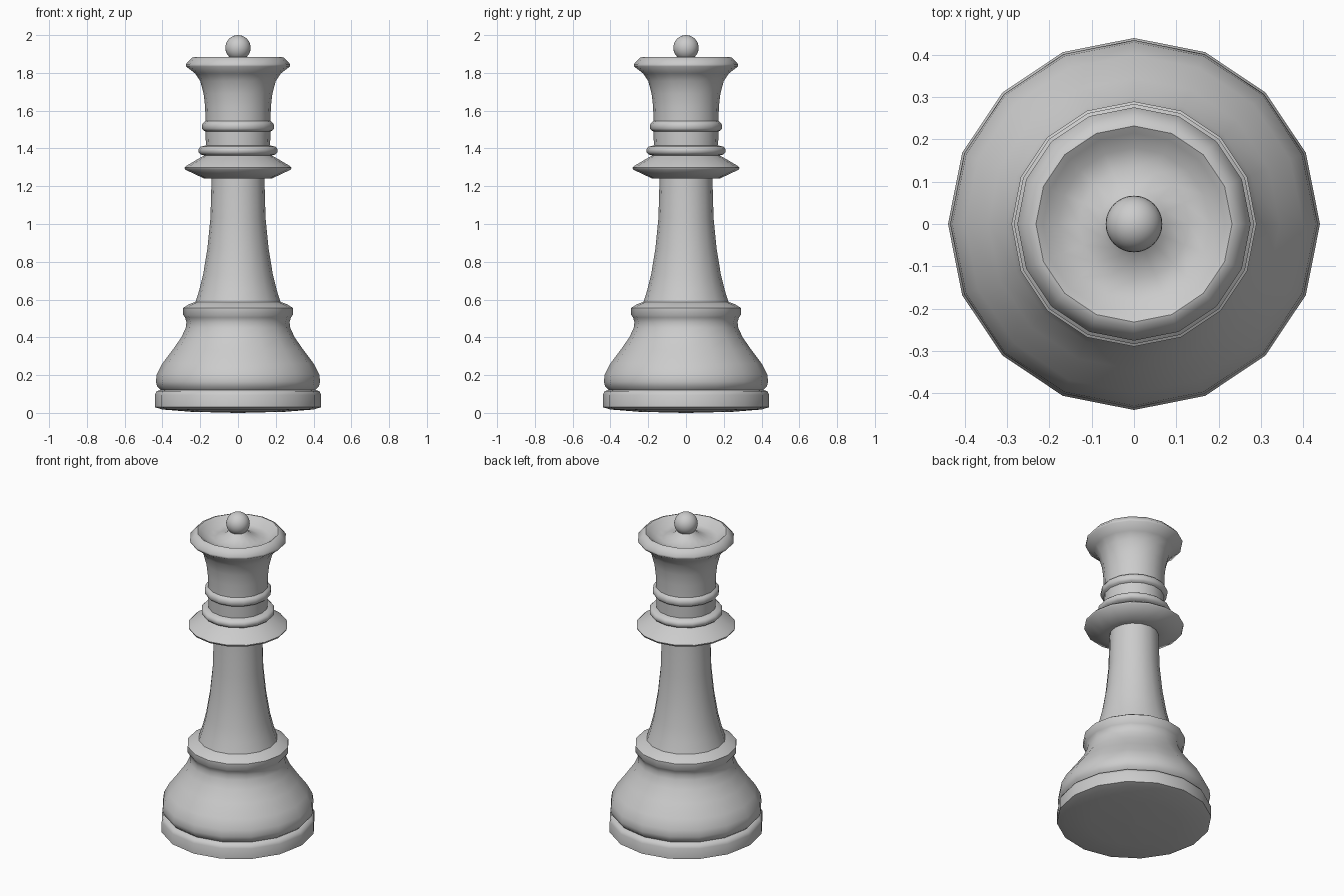
import bpy, math

SIDES = 16


def lathe(name, profile, sides=SIDES, cap_start=False, cap_end=False):
    """Revolve a (radius, height) profile, listed bottom to top on the outside."""
    verts, faces = [], []
    for r, z in profile:
        for i in range(sides):
            a = 2 * math.pi * i / sides
            verts.append((r * math.cos(a), r * math.sin(a), z))
    for k in range(len(profile) - 1):
        for i in range(sides):
            j = (i + 1) % sides
            faces.append((k * sides + i, k * sides + j,
                          (k + 1) * sides + j, (k + 1) * sides + i))
    if cap_start:
        faces.append(tuple(reversed(range(sides))))
    if cap_end:
        n = (len(profile) - 1) * sides
        faces.append(tuple(range(n, n + sides)))
    mesh = bpy.data.meshes.new(name)
    mesh.from_pydata(verts, [], faces)
    obj = bpy.data.objects.new(name, mesh)
    bpy.context.collection.objects.link(obj)
    smooth(obj)
    return obj


def smooth(obj):
    bpy.ops.object.select_all(action='DESELECT')
    obj.select_set(True)
    bpy.context.view_layer.objects.active = obj
    bpy.ops.object.shade_smooth_by_angle(angle=math.radians(50))


# Foot disc with a slightly bulging underside
lathe("foot", [(0.01, 0), (0.25, 0.006), (0.40, 0.018), (0.44, 0.03),
               (0.44, 0.095), (0.43, 0.115), (0.41, 0.122)], cap_start=True)

# Bell-shaped base and its upper ring
lathe("base", [(0.41, 0.122), (0.428, 0.14), (0.435, 0.165), (0.43, 0.205),
               (0.40, 0.262), (0.345, 0.335), (0.30, 0.40), (0.277, 0.45),
               (0.273, 0.48), (0.28, 0.505), (0.29, 0.518), (0.29, 0.556),
               (0.26, 0.575), (0.225, 0.588)])

# Tapering stem
lathe("stem", [(0.225, 0.588), (0.205, 0.65), (0.185, 0.73), (0.162, 0.87),
               (0.146, 1.03), (0.14, 1.24)])

# Wide collar
lathe("collar", [(0.14, 1.24), (0.182, 1.242), (0.28, 1.288), (0.284, 1.298),
                 (0.27, 1.31), (0.205, 1.348), (0.178, 1.363)])

# Neck with two beads
lathe("neck", [(0.178, 1.363), (0.198, 1.368), (0.209, 1.38), (0.209, 1.397),
               (0.198, 1.409), (0.17, 1.416), (0.172, 1.49), (0.183, 1.496),
               (0.19, 1.505), (0.19, 1.525), (0.183, 1.537), (0.172, 1.545)])

# Flaring crown with a dished top
lathe("crown", [(0.172, 1.545), (0.174, 1.62), (0.182, 1.69), (0.20, 1.757),
                (0.227, 1.797), (0.275, 1.834), (0.276, 1.846), (0.245, 1.88),
                (0.232, 1.884), (0.215, 1.873), (0.18, 1.845), (0.13, 1.84),
                (0.08, 1.86), (0.05, 1.884), (0.035, 1.90)], cap_end=True)

# Ball on top
bpy.ops.mesh.primitive_uv_sphere_add(segments=32, ring_count=16, radius=0.067,
                                     location=(0, 0, 1.933))
ball = bpy.context.object
ball.name = "top_ball"
smooth(ball)
